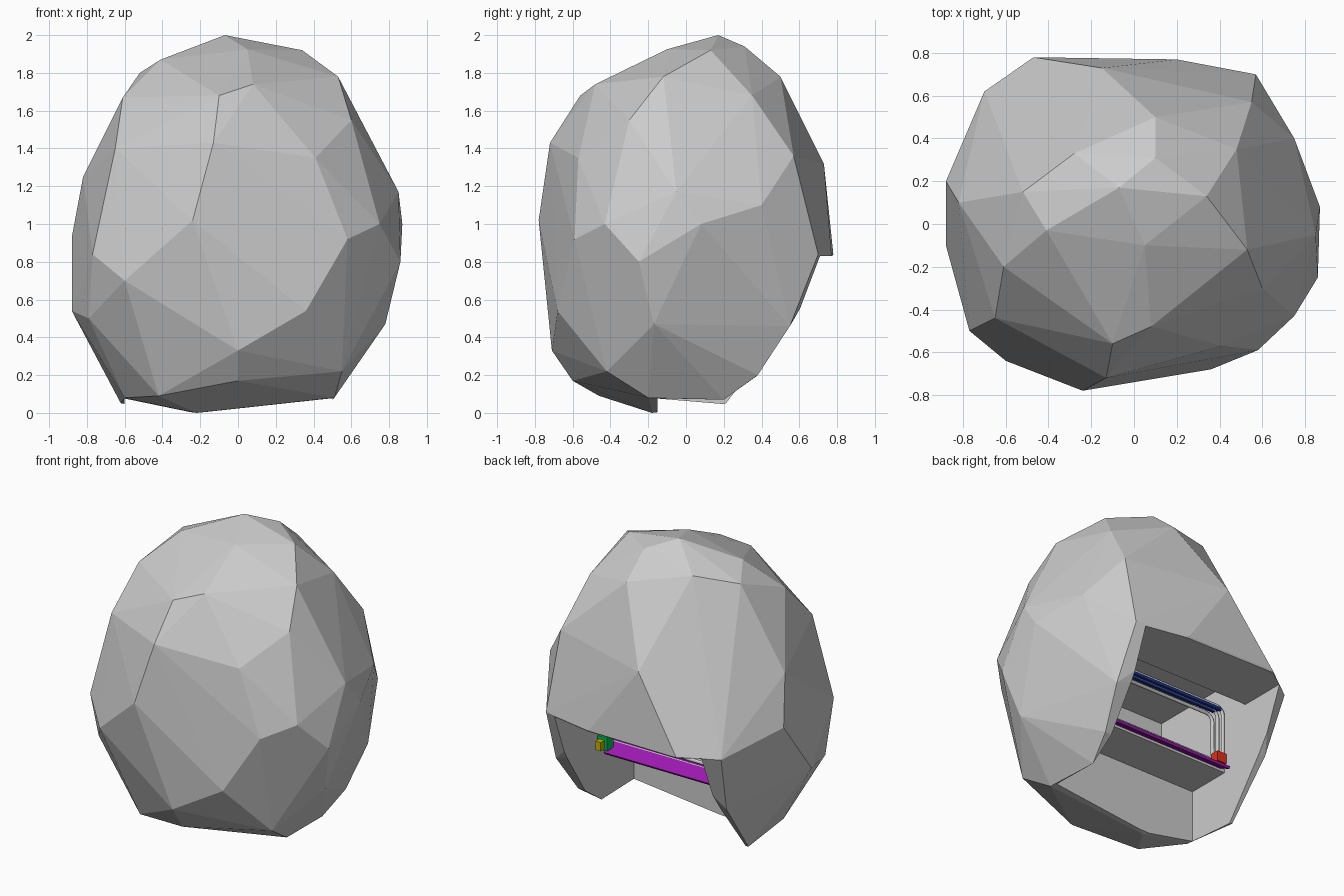
import bpy, bmesh, math

if "Cube" in bpy.data.objects:
    bpy.data.objects.remove(bpy.data.objects["Cube"])


def new_object(name, bm, color=None):
    bmesh.ops.recalc_face_normals(bm, faces=bm.faces)
    mesh = bpy.data.meshes.new(name)
    bm.to_mesh(mesh)
    bm.free()
    ob = bpy.data.objects.new(name, mesh)
    bpy.context.collection.objects.link(ob)
    if color:
        mat = bpy.data.materials.new(name + "_paint")
        mat.diffuse_color = (*color, 1)
        mat.use_nodes = True
        mat.node_tree.nodes["Principled BSDF"].inputs["Base Color"].default_value = mat.diffuse_color
        mesh.materials.append(mat)
    return ob


def extrude_x(name, profile, x0, x1, color=None):
    """Closed (y, z) profile swept along x."""
    bm = bmesh.new()
    face = bm.faces.new([bm.verts.new((x0, y, z)) for y, z in profile])
    ext = bmesh.ops.extrude_face_region(bm, geom=[face])
    moved = [g for g in ext["geom"] if isinstance(g, bmesh.types.BMVert)]
    bmesh.ops.translate(bm, verts=moved, vec=(x1 - x0, 0, 0))
    return new_object(name, bm, color)


def box(name, x, y, z, color=None):
    return extrude_x(name, [(y[0], z[0]), (y[1], z[0]), (y[1], z[1]), (y[0], z[1])],
                     x[0], x[1], color)


# Faceted boulder: hull around a few corner points
corners = [
    # crown
    (-.07, .17, 2), (.34, .13, 1.92), (.05, -.1, 1.925), (-.41, -.03, 1.87),
    (-.52, .15, 1.8), (-.28, .33, 1.86), (.1, .31, 1.94), (.53, -.12, 1.78),
    (.1, .5, 1.78), (.08, -.48, 1.74), (.48, .35, 1.68),
    # shoulders
    (-.61, -.2, 1.67), (-.65, -.44, 1.4), (-.13, -.72, 1.43), (.41, -.57, 1.35),
    (.55, .57, 1.36), (-.15, .73, 1.32), (-.82, .1, 1.25), (.6, -.3, 1.55),
    (-.1, -.56, 1.68),
    # waist
    (.85, -.05, 1.17), (.75, .4, 1.1), (.87, .08, 1.0), (-.24, -.78, 1.02),
    (.58, -.59, .92), (.75, -.43, 1.0), (-.88, .2, .93), (-.7, .62, .82),
    (-.47, .78, .84), (.2, .77, .84), (.57, .7, .84), (.86, -.25, .8), (-.77, -.5, .84),
    # lower flank
    (-.6, -.64, .7), (.36, -.68, .54), (-.88, -.1, .54), (-.79, -.38, .5),
    (.78, -.17, .47), (.6, .55, .46), (-.65, .49, .42), (0, -.71, .33),
    # base
    (.55, -.42, .22), (0, -.6, .17), (.55, .38, .2), (-.42, -.46, .09),
    (.51, -.2, .08), (.5, .2, .07), (-.62, .21, .05), (-.6, -.2, .08), (-.22, -.18, 0),
]
bm = bmesh.new()
for c in corners:
    bm.verts.new(c)
hull = bmesh.ops.convex_hull(bm, input=bm.verts[:])
loose = {g for g in hull["geom_interior"] + hull["geom_unused"]
         if isinstance(g, bmesh.types.BMVert)}
bmesh.ops.delete(bm, geom=list(loose), context="VERTS")
boulder = new_object("boulder", bm)

# Notch at the lower back, stepping into an inner chamber above a thin ledge
X0, X1 = -.6, .5
cutter = extrude_x("notch_cutter", [
    (-.15, -.5), (-.15, .43), (.16, .43), (.16, .455), (-.45, .455), (-.45, 1.05),
    (.36, 1.05), (.36, .83), (1.5, .83), (1.5, -.5)], X0, X1)
cutter.hide_render = True
mod = boulder.modifiers.new("notch", "BOOLEAN")
mod.operation, mod.solver, mod.object = "DIFFERENCE", "EXACT", cutter
bpy.context.view_layer.update()
deps = bpy.context.evaluated_depsgraph_get()
carved = bpy.data.meshes.new_from_object(boulder.evaluated_get(deps))
boulder.modifiers.clear()
boulder.data = carved
bpy.data.objects.remove(cutter)


# Nested rounded frames across the chamber mouth
def frame(name, inset, y, thick):
    x0, x1, z0, z1, r = X0 + inset, X1 - inset, .45 + inset, .9 - inset, .05
    pts = []
    for cx, cz, start in ((x1 - r, z1 - r, 0), (x0 + r, z1 - r, 90),
                          (x0 + r, z0 + r, 180), (x1 - r, z0 + r, 270)):
        for k in range(5):
            a = math.radians(start + k * 22.5)
            pts.append((cx + r * math.cos(a), cz + r * math.sin(a)))
    curve = bpy.data.curves.new(name, "CURVE")
    curve.dimensions = "3D"
    curve.bevel_depth, curve.bevel_resolution = thick, 1
    spline = curve.splines.new("POLY")
    spline.points.add(len(pts) - 1)
    for p, (x, z) in zip(spline.points, pts):
        p.co = (x, y, z, 1)
    spline.use_cyclic_u = True
    bpy.context.collection.objects.link(bpy.data.objects.new(name, curve))


for i, part in enumerate(("outer_frame", "middle_frame", "inner_frame")):
    frame(part, .015 + .025 * i, .16 - .02 * i, .012)

# Coloured sill, top rails and end clips
purple, blue = (.33, .01, .43), (.01, .03, .25)
extrude_x("sill", [(.12, .475), (.17, .475), (.25, .425), (.24, .41), (.17, .445), (.12, .455)],
          -.57, .45, purple)
for i, y in enumerate((.13, .17)):
    box(f"top_rail_{i + 1}", (-.55, .46), (y, y + .02), (.845, .865), blue)
box("right_clip", (.41, .48), (.2, .27), (.45, .54), (.0, .55, .1))
box("right_clip_tab", (.43, .47), (.27, .31), (.46, .52), (.55, .45, .0))
box("right_clip_stem", (.44, .46), (.21, .24), (.54, .58))
box("left_clip", (-.58, -.51), (.14, .2), (.47, .54), (.75, .03, .01))
